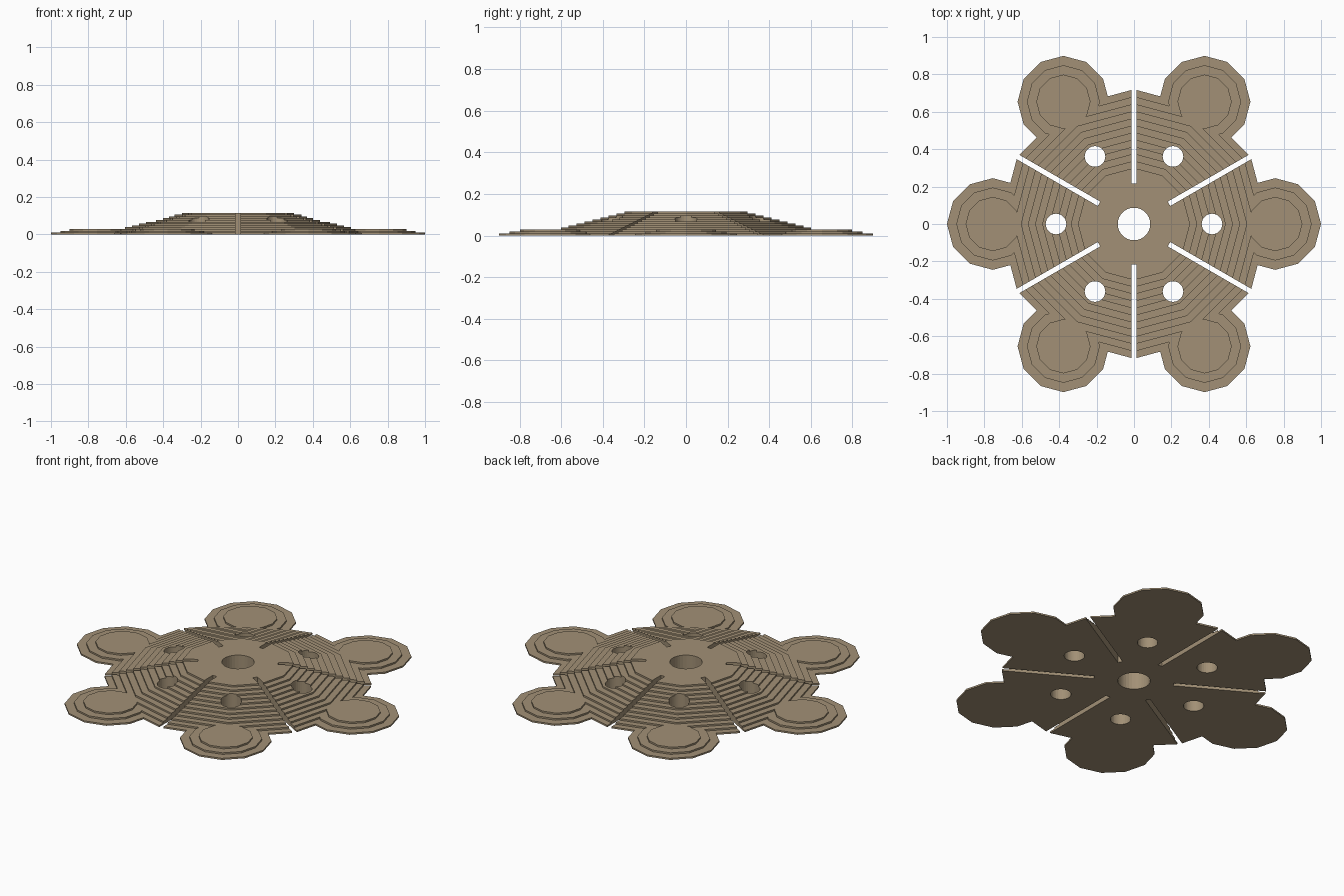
import bpy, bmesh
from math import sin, cos, pi
from mathutils import Matrix

if "Cube" in bpy.data.objects:
    bpy.data.objects.remove(bpy.data.objects["Cube"])

LAYERS = 12
H = 0.115 / LAYERS          # height of one layer

def make_object(name, bm):
    bmesh.ops.recalc_face_normals(bm, faces=bm.faces)
    me = bpy.data.meshes.new(name)
    bm.to_mesh(me)
    bm.free()
    ob = bpy.data.objects.new(name, me)
    bpy.context.collection.objects.link(ob)
    return ob

def stepped_disc(bm, radii, centre=(0, 0), sides=12):
    # closed solid whose outline shrinks by one radius per layer
    rings = []
    for i, r in enumerate(radii):
        for z in (i * H, (i + 1) * H):
            rings.append([bm.verts.new((centre[0] + r * cos(2 * pi * k / sides),
                                        centre[1] + r * sin(2 * pi * k / sides), z))
                          for k in range(sides)])
    for a, b in zip(rings, rings[1:]):
        for k in range(sides):
            j = (k + 1) % sides
            bm.faces.new((a[k], a[j], b[j], b[k]))
    bm.faces.new(rings[0][::-1])
    bm.faces.new(rings[-1])

def hole(bm, r, x, y):
    bmesh.ops.create_cone(bm, cap_ends=True, segments=32, radius1=r, radius2=r,
                          depth=0.5, matrix=Matrix.Translation((x, y, 0)))

def boolean(target, other, op):
    m = target.modifiers.new(op.lower(), 'BOOLEAN')
    m.operation, m.object, m.solver = op, other, 'EXACT'

# stepped twelve-sided body
bm = bmesh.new()
stepped_disc(bm, [0.72 - 0.42 * i / (LAYERS - 1) for i in range(LAYERS)])
body = make_object("stepped_flower_plate", bm)

# six round petals, three layers each
bm = bmesh.new()
for i in range(6):
    a = i * pi / 3
    stepped_disc(bm, [0.245, 0.195, 0.145], (0.755 * cos(a), 0.755 * sin(a)))
petals = make_object("petals", bm)

# centre hole, ring of holes and radial slots
bm = bmesh.new()
hole(bm, 0.087, 0, 0)
for i in range(6):
    a = i * pi / 3
    hole(bm, 0.055, 0.417 * cos(a), 0.417 * sin(a))
    bmesh.ops.create_cube(bm, matrix=Matrix.Rotation(a + pi / 6, 4, 'Z')
                          @ Matrix.Translation((0.516, 0, 0))
                          @ Matrix.Diagonal((0.6, 0.027, 0.5, 1)))
cutters = make_object("cutters", bm)

boolean(body, petals, 'UNION')
boolean(body, cutters, 'DIFFERENCE')

# bake the booleans and drop the helpers
dg = bpy.context.evaluated_depsgraph_get()
mesh = bpy.data.meshes.new_from_object(body.evaluated_get(dg))
body.modifiers.clear()
body.data = mesh
for helper in (petals, cutters):
    bpy.data.objects.remove(helper)

mat = bpy.data.materials.new("tan")
mat.diffuse_color = (0.36, 0.28, 0.18, 1)
mat.use_nodes = True
mat.node_tree.nodes["Principled BSDF"].inputs["Base Color"].default_value = mat.diffuse_color
body.data.materials.clear()
body.data.materials.append(mat)
